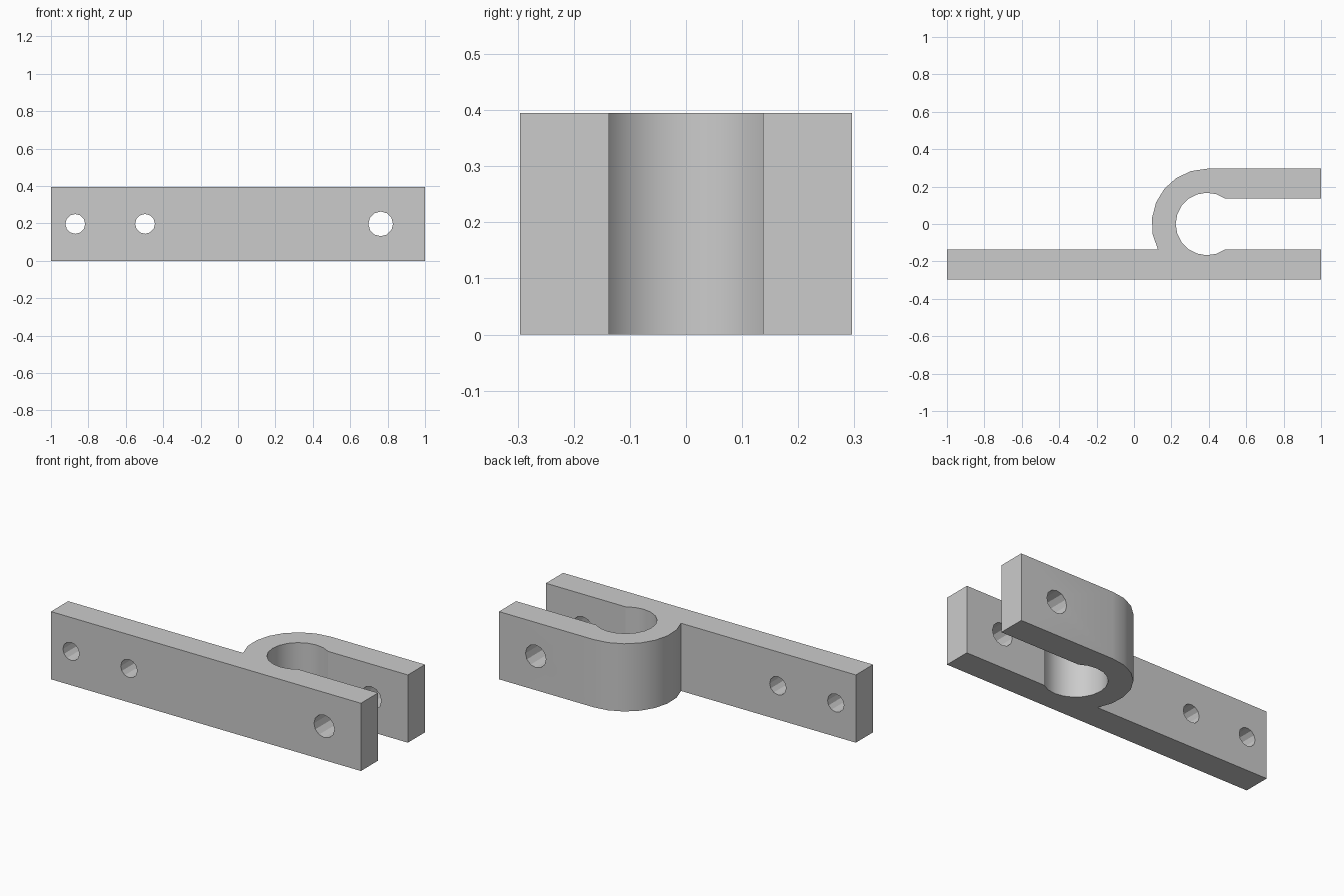
import bpy, bmesh
from math import pi, sin, cos, asin

cube = bpy.data.objects.get("Cube")
if cube:
    bpy.data.objects.remove(cube, do_unlink=True)

HEIGHT = 0.395
CX = 0.39                   # centre of the round eye
R_OUT, R_IN = 0.2955, 0.167
GAP = 0.137                 # half width of the slot

steel = bpy.data.materials.new("grey steel")
steel.use_nodes = True
grey = (0.6, 0.6, 0.6, 1)
steel.diffuse_color = grey
steel.node_tree.nodes["Principled BSDF"].inputs["Base Color"].default_value = grey


def arc(r, start, end, steps):
    angles = [start + (end - start) * i / steps for i in range(steps + 1)]
    return [(CX + r * cos(a), r * sin(a)) for a in angles]


# Plan outline: long strap, outer bend, short arm, then the slot and eye
a_out = pi + asin(GAP / R_OUT)
a_in = asin(GAP / R_IN)
outline = [(1, -GAP), (1, -R_OUT), (-1, -R_OUT), (-1, -GAP)]
outline += arc(R_OUT, a_out, pi / 2, 7)
outline += [(1, R_OUT), (1, GAP)]
outline += arc(R_IN, a_in, 2 * pi - a_in, 14)

bm = bmesh.new()
base = bm.faces.new([bm.verts.new((x, y, 0)) for x, y in outline])
top = bmesh.ops.extrude_face_region(bm, geom=[base])["geom"]
bmesh.ops.translate(bm, vec=(0, 0, HEIGHT),
                    verts=[v for v in top if isinstance(v, bmesh.types.BMVert)])
bmesh.ops.recalc_face_normals(bm, faces=bm.faces)
mesh = bpy.data.meshes.new("clevis_strap")
bm.to_mesh(mesh)
bm.free()
mesh.materials.append(steel)
strap = bpy.data.objects.new("clevis_strap", mesh)
bpy.context.collection.objects.link(strap)

# Bolt holes: two small in the strap, one larger through both arms
for x, r in ((-0.87, 0.053), (-0.497, 0.053), (0.763, 0.066)):
    bpy.ops.mesh.primitive_cylinder_add(vertices=12, radius=r, depth=1,
                                        location=(x, 0, HEIGHT / 2),
                                        rotation=(pi / 2, 0, 0))
    cutter = bpy.context.object
    cutter.name = "hole_cutter"
    cutter.hide_render = True
    cutter.data.materials.append(steel)
    mod = strap.modifiers.new("bolt_hole", 'BOOLEAN')
    mod.operation = 'DIFFERENCE'
    mod.solver = 'EXACT'
    mod.object = cutter
    bpy.ops.object.select_all(action='DESELECT')
    strap.select_set(True)
    bpy.context.view_layer.objects.active = strap
    bpy.ops.object.modifier_apply(modifier=mod.name)
    bpy.data.objects.remove(cutter, do_unlink=True)

# Smooth bend, crisp edges and faceted holes
bpy.ops.object.shade_smooth_by_angle(angle=0.42)
